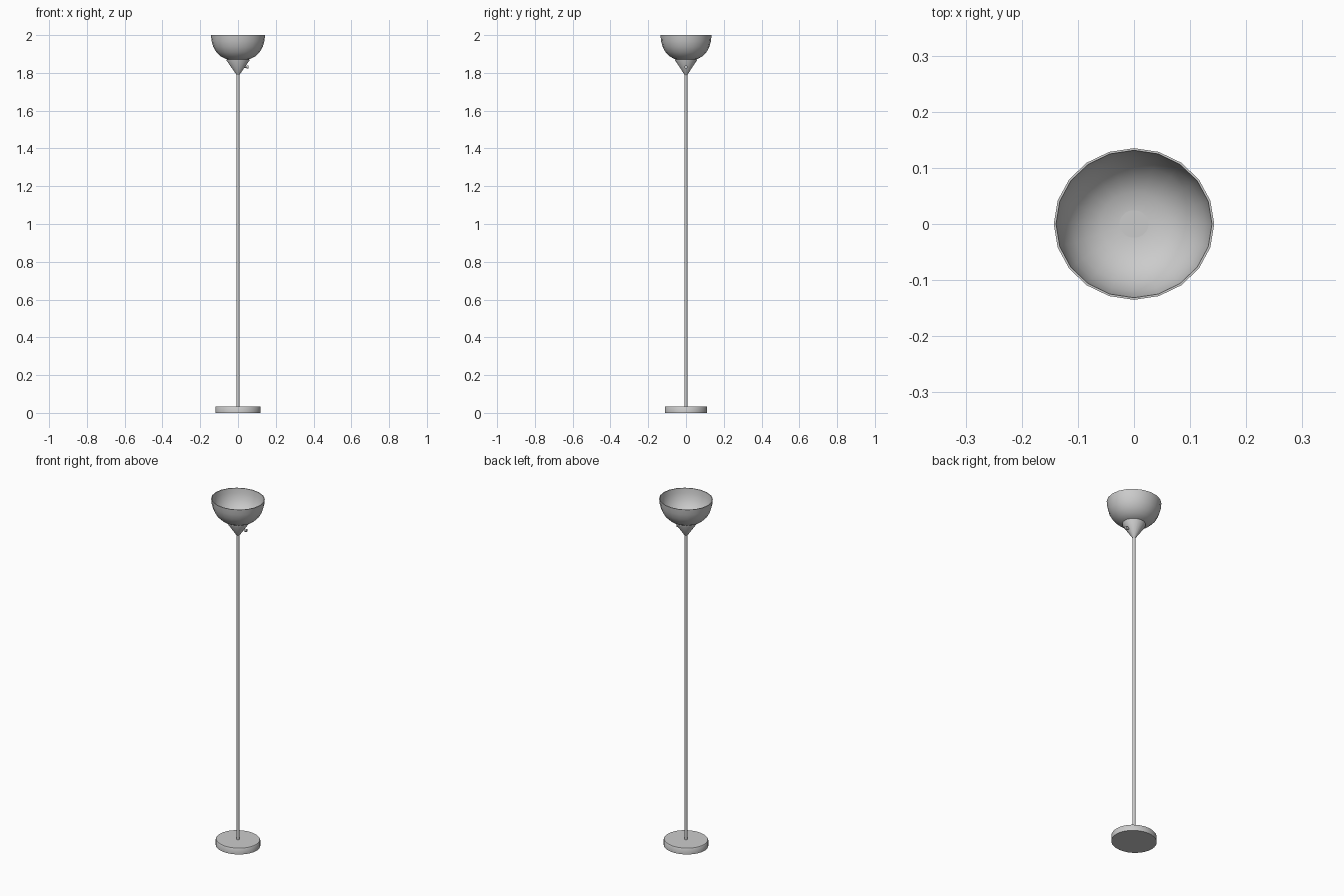
import bpy, bmesh, math

if "Cube" in bpy.data.objects:
    bpy.data.objects.remove(bpy.data.objects["Cube"])

def lathe(name, profile, sides, sx=1.0, sy=1.0, axis='Z', loc=(0, 0, 0), angle=40):
    """Revolve (radius, height) points; radius 0 makes a pole vertex."""
    bm = bmesh.new()
    rings = []
    for r, h in profile:
        ring = []
        for i in range(1 if r == 0 else sides):
            a = 2 * math.pi * i / sides
            p = (r * math.cos(a) * sx, r * math.sin(a) * sy, h)
            if axis == 'X':
                p = (p[2], p[0], p[1])
            ring.append(bm.verts.new(p))
        rings.append(ring)
    for lo, hi in zip(rings, rings[1:]):
        for i in range(sides):
            j = (i + 1) % sides
            if len(lo) == 1:
                bm.faces.new((lo[0], hi[j], hi[i]))
            elif len(hi) == 1:
                bm.faces.new((lo[i], lo[j], hi[0]))
            else:
                bm.faces.new((lo[i], lo[j], hi[j], hi[i]))
    bmesh.ops.recalc_face_normals(bm, faces=bm.faces)
    mesh = bpy.data.meshes.new(name)
    bm.to_mesh(mesh)
    bm.free()
    ob = bpy.data.objects.new(name, mesh)
    ob.location = loc
    bpy.context.collection.objects.link(ob)
    bpy.context.view_layer.objects.active = ob
    ob.select_set(True)
    bpy.ops.object.shade_smooth_by_angle(angle=math.radians(angle))
    ob.select_set(False)
    return ob

SY = 0.945  # the round parts are slightly narrower front to back

# Weighted base disc with softened top edge
lathe("base", [(0, 0), (0.119, 0), (0.119, 0.031), (0.116, 0.035), (0, 0.035)], 32, 1, SY)

# Pole
lathe("pole", [(0, 0.03), (0.008, 0.03), (0.008, 1.81), (0, 1.81)], 16, 1, SY)

# Cone under the bowl
lathe("socket_cone", [(0, 1.79), (0.008, 1.79), (0.061, 1.866), (0.061, 1.872), (0, 1.872)],
      20, 1, SY)

# Open bowl shade: outer wall up, rim, inner wall down
outer = [(0.03, 1.868), (0.064, 1.873), (0.092, 1.888), (0.115, 1.910),
         (0.131, 1.938), (0.140, 1.969), (0.143, 2.0)]
inner = [(r - 0.004, min(z + 0.004, 2.0)) for r, z in reversed(outer)]
lathe("bowl_shade", [(0, 1.868)] + outer + inner + [(0, 1.872)], 20, 1, SY)

# Rotary switch on the right side of the cone
lathe("switch_knob", [(0, 0.02), (0.004, 0.02), (0.004, 0.044), (0.008, 0.044),
                      (0.008, 0.056), (0, 0.056)], 12, axis='X', loc=(0, 0, 1.831))
